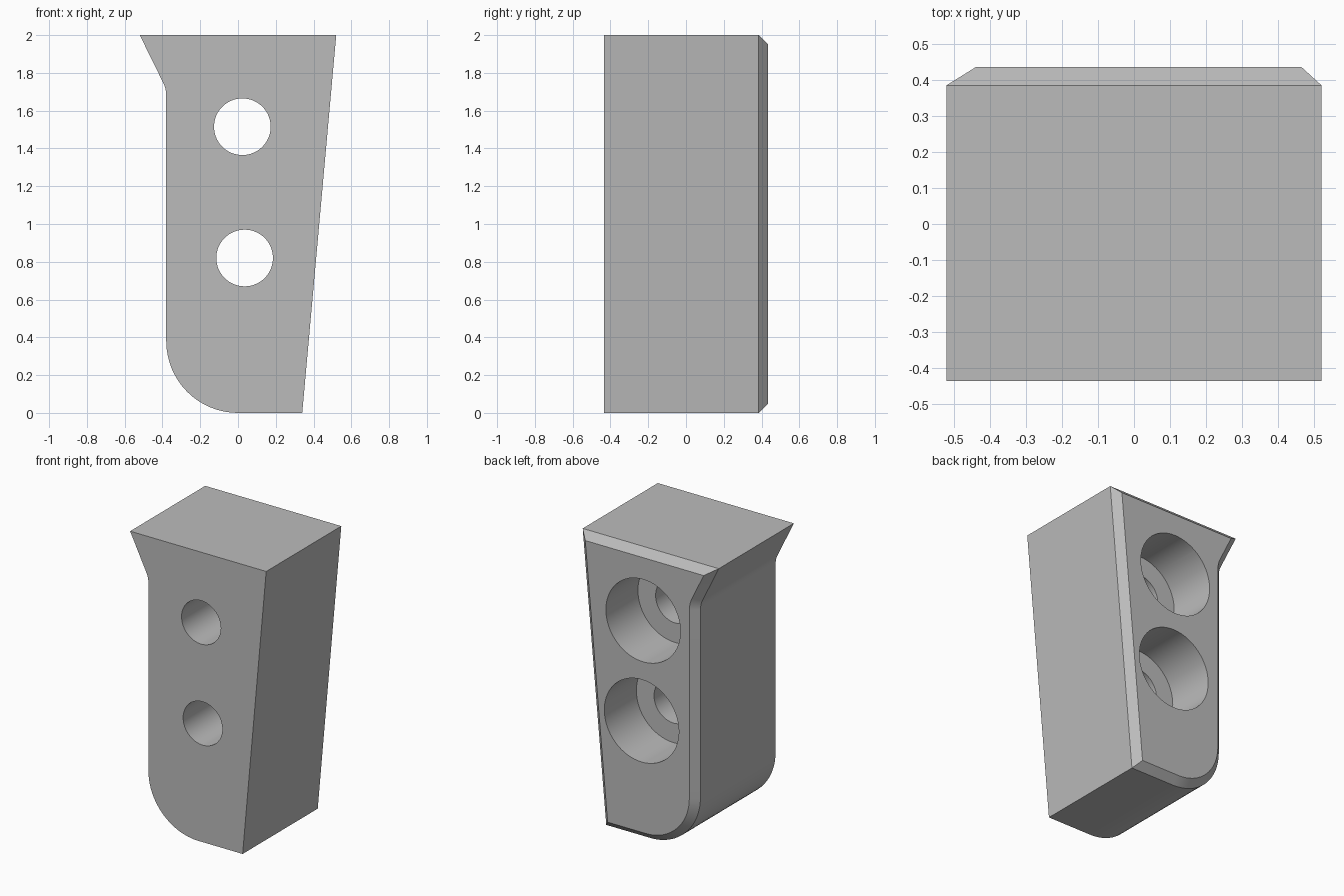
import bpy
import bmesh
from math import cos, sin, pi, radians
from mathutils import Vector

cube = bpy.data.objects.get("Cube")
if cube:
    bpy.data.objects.remove(cube, do_unlink=True)

FRONT, BACK, CHAMFER = -0.435, 0.435, 0.05
BORE_FLOOR = 0.085

grey = bpy.data.materials.new("plain grey")
grey.use_nodes = True
colour = (0.5, 0.5, 0.5, 1)
grey.diffuse_color = colour
grey.node_tree.nodes["Principled BSDF"].inputs["Base Color"].default_value = colour


def rounded(points, steps=16):
    """Closed outline from (x, z, corner radius), with round corners as arcs."""
    out = []
    for i, (x, z, r) in enumerate(points):
        p = Vector((x, z))
        if not r:
            out.append(p)
            continue
        a = (Vector(points[i - 1][:2]) - p).normalized()
        b = (Vector(points[(i + 1) % len(points)][:2]) - p).normalized()
        half = a.angle(b) / 2
        centre = p + (a + b).normalized() * (r / sin(half))
        t = r * cos(half) / sin(half)
        start, end = p + a * t - centre, p + b * t - centre
        out += [centre + start.slerp(end, s / steps).normalized() * r
                for s in range(steps + 1)]
    return out


def inset(outline, d):
    """Move every side of a counterclockwise outline inward by d."""
    out = []
    for i, p in enumerate(outline):
        u = (p - outline[i - 1]).normalized()
        v = (outline[(i + 1) % len(outline)] - p).normalized()
        n1, n2 = Vector((-u.y, u.x)), Vector((-v.y, v.x))
        out.append(p + (n1 + n2) * (d / (1 + n1.dot(n2))))
    return out


def loft(name, loops):
    """Skin a row of (outline, y) loops and cap both ends."""
    bm = bmesh.new()
    rings = [[bm.verts.new((p.x, y, p.y)) for p in line] for line, y in loops]
    for r1, r2 in zip(rings, rings[1:]):
        for i in range(len(r1)):
            bm.faces.new((r1[i - 1], r1[i], r2[i], r2[i - 1]))
    bm.faces.new(rings[0])
    bm.faces.new(rings[-1])
    bmesh.ops.recalc_face_normals(bm, faces=bm.faces)
    mesh = bpy.data.meshes.new(name)
    bm.to_mesh(mesh)
    bm.free()
    mesh.materials.append(grey)
    obj = bpy.data.objects.new(name, mesh)
    bpy.context.collection.objects.link(obj)
    return obj


def circle(x, z, r, n=64):
    return [Vector((x + r * cos(2 * pi * i / n), z + r * sin(2 * pi * i / n)))
            for i in range(n)]


# Tapered block with a flared top corner, a rounded foot and a chamfered back
outline = rounded([(-0.38, 0, 0.38), (0.34, 0, 0), (0.52, 2, 0),
                   (-0.52, 2, 0), (-0.38, 1.715, 0.15)])
block = loft("bracket_block", [(outline, FRONT), (outline, BACK - CHAMFER),
                               (inset(outline, CHAMFER), BACK)])
bpy.context.view_layer.objects.active = block
block.select_set(True)

# Two through holes with wide counterbores in the back
for x, z in ((0.023, 1.515), (0.035, 0.82)):
    small, wide = circle(x, z, 0.15), circle(x, z, 0.285)
    cutter = loft("hole_cutter", [(small, FRONT - 0.1), (small, BORE_FLOOR),
                                  (wide, BORE_FLOOR), (wide, BACK + 0.1)])
    cutter.hide_render = True
    mod = block.modifiers.new("hole", 'BOOLEAN')
    mod.operation = 'DIFFERENCE'
    mod.solver = 'EXACT'
    mod.object = cutter
    bpy.ops.object.modifier_apply(modifier=mod.name)
    bpy.data.objects.remove(cutter, do_unlink=True)

bpy.ops.object.shade_smooth_by_angle(angle=radians(20))
